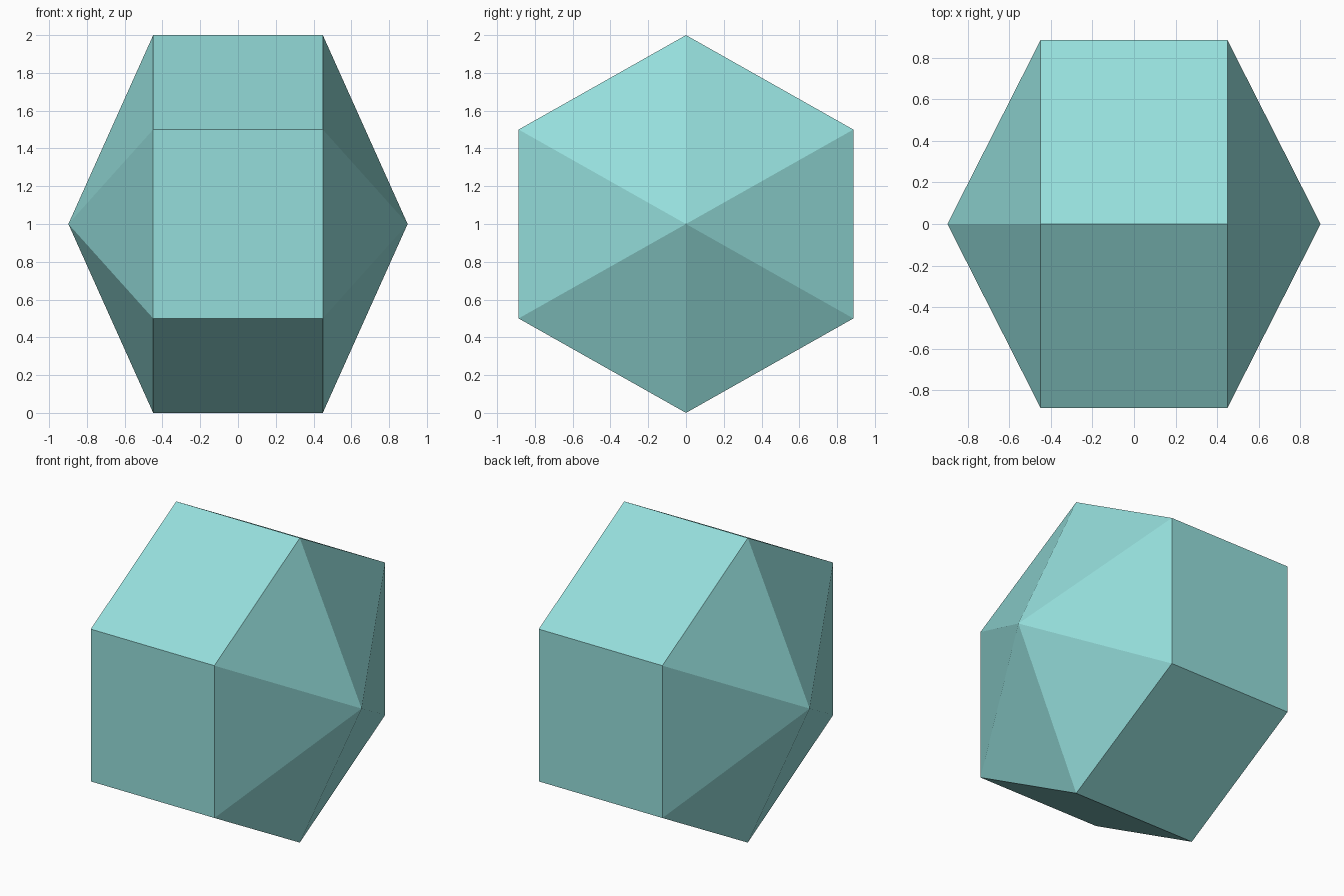
import bpy, bmesh, math

if "Cube" in bpy.data.objects:
    bpy.data.objects.remove(bpy.data.objects["Cube"])

HALF, APEX, WIDTH, RADIUS = 0.449, 0.898, 0.886, 1.0

teal = bpy.data.materials.new("pale teal")
teal.diffuse_color = (0.30, 0.73, 0.71, 1)
teal.use_nodes = True
teal.node_tree.nodes["Principled BSDF"].inputs["Base Color"].default_value = teal.diffuse_color

# Hexagonal prism along x, with a six-sided point at each end
bm = bmesh.new()
rings, tips = [], []
for side in (-1, 1):
    ring = []
    for i in range(6):
        a = math.radians(60 * i)
        y = WIDTH * math.sin(a) / math.sin(math.radians(60))
        ring.append(bm.verts.new((side * HALF, y, 1 + RADIUS * math.cos(a))))
    rings.append(ring)
    tips.append(bm.verts.new((side * APEX, 0, 1)))

for i in range(6):
    j = (i + 1) % 6
    bm.faces.new((rings[0][i], rings[0][j], rings[1][j], rings[1][i]))
    for ring, tip in zip(rings, tips):
        bm.faces.new((ring[i], ring[j], tip))
bmesh.ops.recalc_face_normals(bm, faces=bm.faces)

mesh = bpy.data.meshes.new("hexagonal_crystal")
bm.to_mesh(mesh)
bm.free()
mesh.materials.append(teal)
crystal = bpy.data.objects.new("hexagonal_crystal", mesh)
bpy.context.collection.objects.link(crystal)
